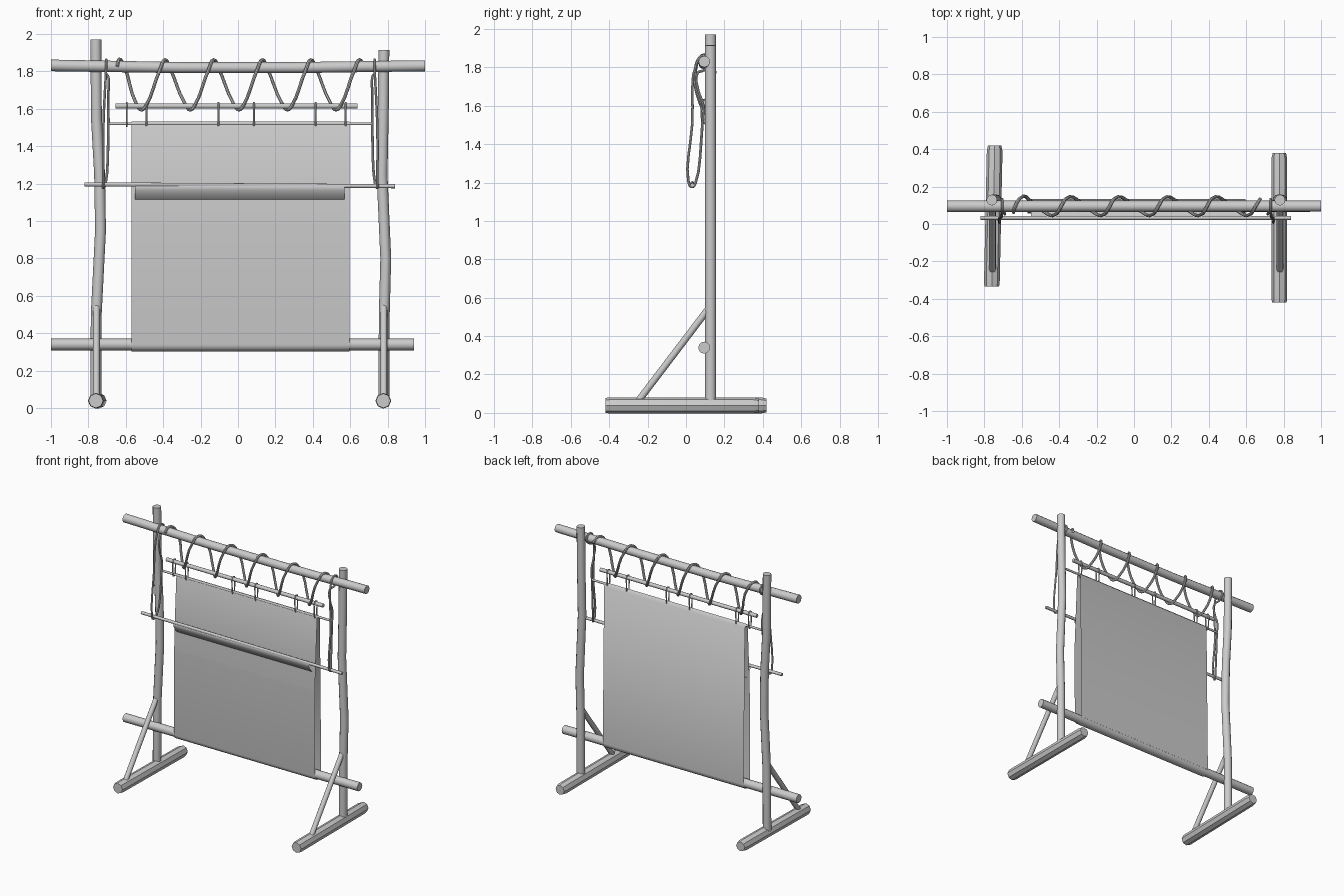
import bpy, bmesh, math

if "Cube" in bpy.data.objects:
    bpy.data.objects.remove(bpy.data.objects["Cube"], do_unlink=True)

GREY = (0.6, 0.6, 0.6, 1.0)
mat = bpy.data.materials.new("plain grey")
mat.use_nodes = True
mat.diffuse_color = GREY
mat.node_tree.nodes["Principled BSDF"].inputs["Base Color"].default_value = GREY


def finish(name, mesh, angle=40):
    ob = bpy.data.objects.new(name, mesh)
    bpy.context.collection.objects.link(ob)
    mesh.materials.clear()
    mesh.materials.append(mat)
    bpy.ops.object.select_all(action='DESELECT')
    ob.select_set(True)
    bpy.context.view_layer.objects.active = ob
    bpy.ops.object.shade_smooth_by_angle(angle=math.radians(angle))
    return ob


def tube(name, pts, radius, radii=None, curved=False, closed=False, res=4):
    """Round bar or cord following a path."""
    cu = bpy.data.curves.new(name, 'CURVE')
    cu.dimensions = '3D'
    cu.bevel_depth = radius
    cu.bevel_resolution = res
    cu.use_fill_caps = not closed
    cu.resolution_u = 4
    sp = cu.splines.new('BEZIER' if curved else 'POLY')
    target = sp.bezier_points if curved else sp.points
    target.add(len(pts) - 1)
    for i, (p, co) in enumerate(zip(target, pts)):
        if curved:
            p.co = co
            p.handle_left_type = p.handle_right_type = 'AUTO'
        else:
            p.co = (*co, 1)
        p.radius = radii[i] if radii else 1
    sp.use_cyclic_u = closed
    tmp = bpy.data.objects.new(name + "_path", cu)
    bpy.context.collection.objects.link(tmp)
    deps = bpy.context.evaluated_depsgraph_get()
    mesh = bpy.data.meshes.new_from_object(tmp.evaluated_get(deps))
    bpy.data.objects.remove(tmp, do_unlink=True)
    return finish(name, mesh)


def sheet(name, profile, x0, x1):
    """Thin cloth: a (y, z) profile stretched along x."""
    bm = bmesh.new()
    rows = [[bm.verts.new((x, y, z)) for x in (x0, x1)] for y, z in profile]
    for a, b in zip(rows, rows[1:]):
        bm.faces.new((a[0], b[0], b[1], a[1]))
    mesh = bpy.data.meshes.new(name)
    bm.to_mesh(mesh)
    bm.free()
    return finish(name, mesh, 60)


def arc(y, z, r, start, end, n=8):
    angles = [math.radians(start + (end - start) * i / n) for i in range(n + 1)]
    return [(y + r * math.cos(a), z + r * math.sin(a)) for a in angles]


BEAM_Y, BEAM_Z, LOW_Z = 0.095, 1.825, 0.34
ROD_Z, HEDDLE_Z = 1.615, 1.52

# Slightly crooked uprights
POST_Y = 0.128
tube("right_post", [(-0.76, POST_Y, 0.05), (-0.758, POST_Y, 0.5), (-0.735, POST_Y, 0.95),
                    (-0.74, POST_Y, 1.25), (-0.757, POST_Y, 1.55), (-0.76, POST_Y, 1.97)], 0.029)
tube("left_post", [(0.78, POST_Y, 0.05), (0.782, POST_Y, 0.5), (0.79, POST_Y, 0.8),
                   (0.77, POST_Y, 1.25), (0.777, POST_Y, 1.6), (0.78, POST_Y, 1.915)], 0.029)

# Feet with chamfered ends, and their diagonal braces
for side, xf, xb, yf, yb, xp in (("right", -0.76, -0.745, -0.335, 0.42, -0.757),
                                 ("left", 0.777, 0.777, -0.42, 0.38, 0.78)):
    ends = [(xf, yf, 0.039), (xf, yf + 0.02, 0.039), (xb, yb - 0.03, 0.039), (xb, yb, 0.039)]
    tube(side + "_foot", ends, 0.042, [0.92, 1, 1, 0.85], res=2)
    tube(side + "_brace", [(xp, -0.25, 0.06), (xp, 0.115, 0.54)], 0.018)

# Cross beams
tube("top_beam", [(-1, BEAM_Y, 1.832), (-0.3, BEAM_Y, 1.82), (0.3, BEAM_Y, 1.82), (1, BEAM_Y, 1.83)],
     0.031, [1, 0.95, 0.95, 0.95])
tube("bottom_beam", [(-1, BEAM_Y, LOW_Z), (0.94, BEAM_Y, LOW_Z)], 0.031)

# Hanging rods
tube("warp_rod", [(-0.655, BEAM_Y, ROD_Z), (0.64, BEAM_Y, ROD_Z)], 0.014)
tube("heddle_rod", [(-0.69, BEAM_Y, HEDDLE_Z), (0.71, BEAM_Y, HEDDLE_Z)], 0.008)
tube("batten_rod", [(-0.82, 0.033, 1.196), (0.84, 0.033, 1.186)], 0.011)

# Small ties joining the two upper rods
for i, x in enumerate((-0.595, -0.49, -0.105, 0.085, 0.415, 0.575)):
    loop = (arc(BEAM_Y, ROD_Z, 0.018, 0, 180, 4) + arc(BEAM_Y, HEDDLE_Z, 0.013, 180, 360, 4))
    tube(f"rod_tie_{i + 1}", [(x, y, z) for y, z in loop], 0.005, closed=True, res=1)

# Cord wound between the top beam and the warp rod
cord = [(-0.645, 0.06, 1.83), (-0.635, BEAM_Y, 1.865), (-0.61, 0.137, 1.83), (-0.545, 0.117, 1.63)]
for i in range(5):
    v = -0.515 + i * 0.26
    cord += [(v, 0.09, 1.594), (v + 0.022, 0.074, 1.615), (v + 0.1, 0.054, 1.815),
             (v + 0.125, BEAM_Y, 1.862), (v + 0.15, 0.135, 1.82)]
    if i < 4:
        cord.append((v + 0.23, 0.117, 1.63))
tube("lacing_cord", cord, 0.009, curved=True, res=2)

# Long cord loops that carry the batten rod
for side, xt, xl in (("right", -0.705, -0.72), ("left", 0.73, 0.745)):
    dx = 0.012 if side == "right" else -0.012
    tube(side + "_hanging_cord",
         [(xt, 0.133, 1.83), (xt, BEAM_Y, 1.863), (xt, 0.058, 1.83), (xl, 0.032, 1.5),
          (xl, 0.012, 1.21), (xl, 0.03, 1.177), (xl + dx, 0.05, 1.2), (xt + dx, 0.085, 1.5),
          (xt + dx, 0.09, 1.6), (xt + dx, 0.064, 1.68), (xt + dx, 0.06, 1.77),
          (xt, BEAM_Y, 1.786)], 0.007, curved=True, closed=True, res=2)

# Cloth: back sheet, upper front sheet, and woven panel around the bottom beam
X0, X1 = -0.57, 0.595
sheet("back_cloth", [(BEAM_Y, HEDDLE_Z + 0.012), (0.118, 1.51), (0.133, LOW_Z)], X0, X1)
sheet("upper_front_cloth", [(BEAM_Y, HEDDLE_Z + 0.012), (0.085, 1.51), (0.064, 1.12),
                            (0.06, 0.97)], X0, X1)
sheet("woven_panel", [(0.057, 0.98)] + arc(BEAM_Y, LOW_Z, 0.037, 180, 360, 10), X0, X1)

# Curved batten blade below its rod
sheet("batten_blade", [(0.03, 1.199), (0.022, 1.185), (0.026, 1.165), (0.037, 1.145),
                       (0.05, 1.127), (0.066, 1.112)], -0.55, 0.57)
